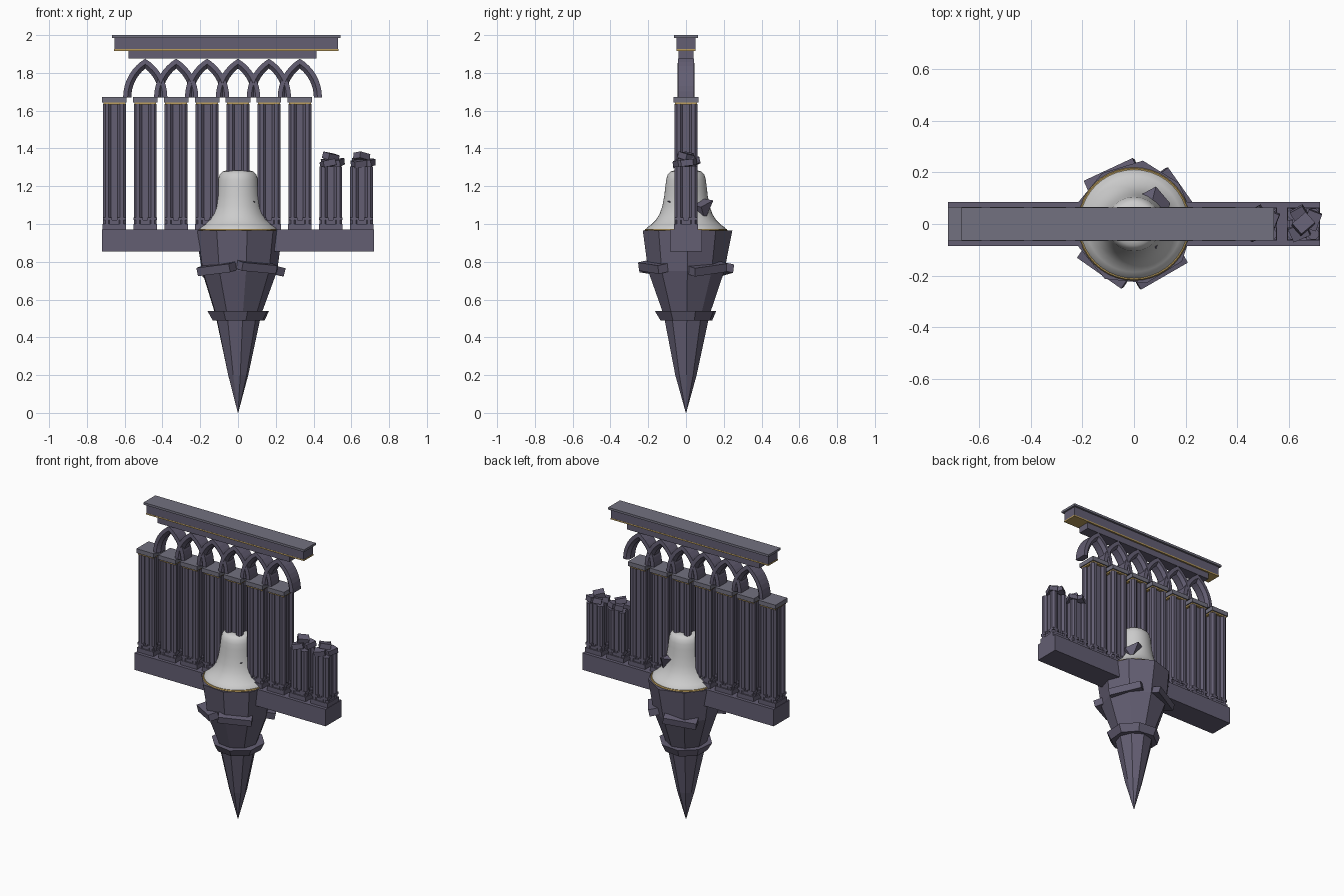
import bpy, bmesh, math, random
from math import sin, cos, pi, acos, radians
from mathutils import Matrix, Vector, Euler

if "Cube" in bpy.data.objects:
    bpy.data.objects.remove(bpy.data.objects["Cube"])

random.seed(4)


def material(name, rgb):
    m = bpy.data.materials.new(name)
    m.diffuse_color = (*rgb, 1)
    m.use_nodes = True
    m.node_tree.nodes["Principled BSDF"].inputs["Base Color"].default_value = m.diffuse_color
    return m


STONE = material("stone", (0.125, 0.112, 0.17))
TRIM = material("pale_stone", (0.17, 0.165, 0.215))
GOLD = material("gilding", (0.5, 0.34, 0.11))


def finish(name, bm, mat=None):
    bmesh.ops.recalc_face_normals(bm, faces=bm.faces)
    me = bpy.data.meshes.new(name)
    bm.to_mesh(me)
    bm.free()
    ob = bpy.data.objects.new(name, me)
    bpy.context.collection.objects.link(ob)
    if mat:
        me.materials.append(mat)
    return ob


def add_box(bm, lo, hi):
    size = [b - a for a, b in zip(lo, hi)]
    mid = [(a + b) / 2 for a, b in zip(lo, hi)]
    bmesh.ops.create_cube(bm, size=1, matrix=Matrix.Translation(mid) @ Matrix.Diagonal((*size, 1)))


def add_slab(bm, x, hw, z0, z1):
    add_box(bm, (x - hw, -hw, z0), (x + hw, hw, z1))


def add_post(bm, x, y, r, z0, z1):
    m = Matrix.Translation((x, y, (z0 + z1) / 2)) @ Matrix.Rotation(pi / 8, 4, 'Z')
    bmesh.ops.create_cone(bm, cap_ends=True, segments=8, radius1=r, radius2=r, depth=z1 - z0, matrix=m)


def add_chunk(bm, loc, rot, size):
    m = Matrix.LocRotScale(Vector(loc), Euler(rot), Vector(size))
    bmesh.ops.create_cube(bm, size=1, matrix=m)


def lathe(bm, profile, n, wobble=0.0, turn=0.0):
    rings = []
    for r, z in profile:
        rings.append([bm.verts.new((r * k * cos(turn + 2 * pi * i / n), r * k * sin(turn + 2 * pi * i / n), z))
                      for i in range(n) for k in [1 + random.uniform(-wobble, wobble)]])
    for a, b in zip(rings, rings[1:]):
        for i in range(n):
            bm.faces.new((a[i], a[(i + 1) % n], b[(i + 1) % n], b[i]))
    bm.faces.new(rings[0])
    bm.faces.new(rings[-1])


# Walkway beam
bm = bmesh.new()
add_box(bm, (-0.72, -0.085, 0.855), (0.72, 0.085, 0.97))
finish("walkway", bm, STONE)

# Clustered columns: seven whole, two broken
PITCH = 0.1637
for i in range(9):
    x = (i - 4) * PITCH
    whole = i < 7
    top = 1.635 if whole else 1.305
    bm = bmesh.new()
    add_slab(bm, x, 0.063, 0.97, 1.0)
    add_slab(bm, x, 0.055, 1.0, 1.02)
    add_post(bm, x, 0, 0.046, 1.0, top)
    for sx in (-1, 1):
        for sy in (-1, 1):
            add_post(bm, x + sx * 0.039, sy * 0.039, 0.0235, 1.0, top)
            add_slab_z = 1.035
            add_box(bm, (x + sx * 0.037 - 0.024, sy * 0.037 - 0.024, 1.02),
                    (x + sx * 0.037 + 0.024, sy * 0.037 + 0.024, add_slab_z))
    finish("column", bm, STONE)
    if whole:
        bm = bmesh.new()
        add_slab(bm, x, 0.058, 1.633, 1.643)
        finish("column_gilding", bm, GOLD)
        bm = bmesh.new()
        add_slab(bm, x, 0.065, 1.643, 1.672)
        finish("capital", bm, TRIM)
    else:
        # Rubble on the broken tops
        bm = bmesh.new()
        for dx, dy, z, a in ((-0.015, -0.03, 1.32, 0.4), (0.035, 0.015, 1.325, 1.2),
                             (-0.01, 0.03, 1.33, 2.1), (0.0, 0.0, 1.357, 0.7)):
            add_chunk(bm, (x + dx, dy, z), (random.uniform(-.25, .25), random.uniform(-.25, .25), a),
                      (0.07, 0.055, 0.034))
        finish("rubble", bm, STONE)

# Interlaced pointed arches with a chamfered section
C, STEPS, BASE = 0.121, 8, 1.67
SECTION = [(0.238, -0.042), (0.214, -0.044), (0.195, -0.025), (0.195, 0.025), (0.214, 0.044), (0.238, 0.042)]
for i in range(-3, 3):
    bm = bmesh.new()
    for side in (-1, 1):
        rings = []
        for s in range(STEPS + 1):
            ring = []
            for r, y in SECTION:
                a = acos(C / r) * s / STEPS
                ring.append(bm.verts.new((i * PITCH + side * (r * cos(a) - C), y, BASE + r * sin(a))))
            rings.append(ring)
        for a, b in zip(rings, rings[1:]):
            for k in range(6):
                bm.faces.new((a[k], a[(k + 1) % 6], b[(k + 1) % 6], b[k]))
        bm.faces.new(rings[0])
    bmesh.ops.remove_doubles(bm, verts=bm.verts, dist=1e-4)
    finish("pointed_arch", bm, STONE)

# Entablature over the arches
for name, x0, x1, y, z0, z1, mat in (
        ("architrave", -0.58, 0.415, 0.04, 1.875, 1.917, STONE),
        ("frieze_gilding", -0.656, 0.532, 0.051, 1.917, 1.926, GOLD),
        ("frieze", -0.655, 0.53, 0.05, 1.926, 1.985, STONE),
        ("cornice", -0.667, 0.542, 0.063, 1.985, 2.0, TRIM)):
    bm = bmesh.new()
    add_box(bm, (x0, -y, z0), (x1, y, z1))
    finish(name, bm, mat)

# Hanging rock spike
bm = bmesh.new()
lathe(bm, [(0.001, 0.0), (0.056, 0.2), (0.122, 0.52), (0.208, 0.75), (0.238, 0.965)], 9, 0.04, radians(2))
finish("rock_spike", bm, STONE)

# Lower rock collar and tilted ledges
bm = bmesh.new()
lathe(bm, [(0.145, 0.49), (0.17, 0.54)], 8, 0.04, 0.3)
finish("rock_collar", bm, STONE)
bm = bmesh.new()
for ang, z, tilt in ((235, 0.765, 0.1), (300, 0.775, -0.08), (35, 0.765, 0.12), (115, 0.76, -0.12)):
    a = radians(ang)
    m = (Matrix.Translation((0.185 * cos(a), 0.185 * sin(a), z)) @ Matrix.Rotation(a, 4, 'Z')
         @ Matrix.Rotation(tilt, 4, 'X') @ Matrix.Rotation(0.2, 4, 'Y') @ Matrix.Diagonal((0.09, 0.21, 0.045, 1)))
    bmesh.ops.create_cube(bm, size=1, matrix=m)
finish("rock_ledges", bm, STONE)

# Bell with a gilded rim
bm = bmesh.new()
lathe(bm, [(0.212, 0.968), (0.208, 0.98), (0.186, 0.995), (0.16, 1.02), (0.139, 1.055), (0.125, 1.095),
           (0.115, 1.15), (0.109, 1.2), (0.105, 1.235), (0.097, 1.262), (0.083, 1.277), (0.06, 1.284)], 40)
bell = finish("bell", bm)
bpy.context.view_layer.objects.active = bell
bell.select_set(True)
bpy.ops.object.shade_smooth_by_angle(angle=radians(45))
bm = bmesh.new()
lathe(bm, [(0.215, 0.96), (0.219, 0.967), (0.215, 0.974)], 40)
finish("bell_rim", bm, GOLD)

# Shard driven through the bell
bm = bmesh.new()
for co in ((0.085, -0.1, 1.12), (0.02, 0.11, 1.12), (0.085, 0.145, 1.125), (0.14, 0.08, 1.09),
           (0.1, 0.1, 1.02), (0.06, 0.05, 1.14)):
    bm.verts.new(co)
bmesh.ops.convex_hull(bm, input=bm.verts)
finish("bell_shard", bm, STONE)
